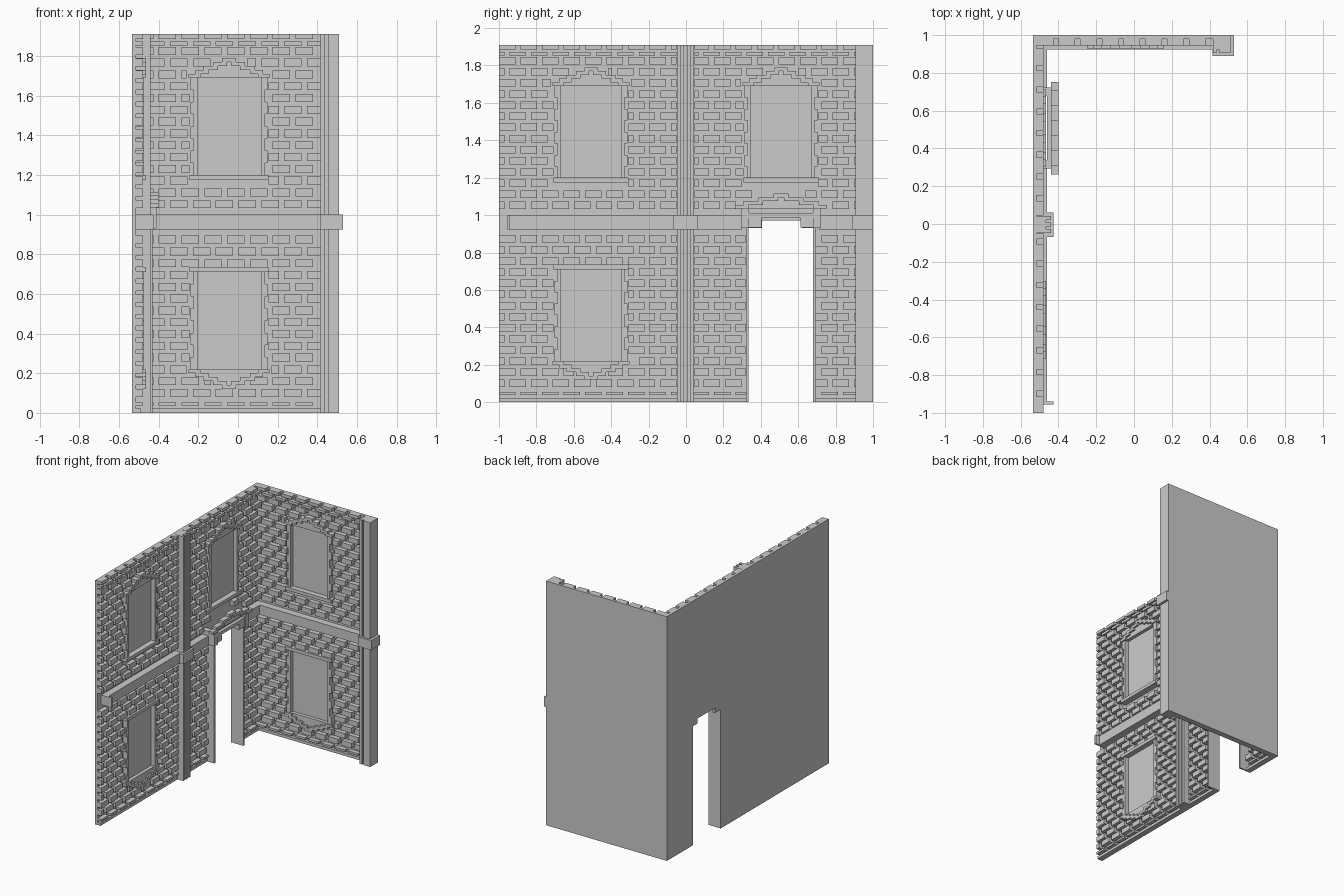
import bpy
import bmesh
from mathutils import Vector

if "Cube" in bpy.data.objects:
    bpy.data.objects.remove(bpy.data.objects["Cube"], do_unlink=True)

H = 1.91          # wall height
MID = H / 2       # the two storeys mirror about this level
T = 0.02          # backing slab thickness
BRICK = 0.055     # brick face depth, measured from the outer wall face
TRIM = 0.075


# Wall coordinates are (u along, d outward from the back, z up)
def long_wall(u, d, z):
    return Vector((d - 0.535, u, z))


def short_wall(u, d, z):
    return Vector((u, 1 - d, z))


def finish(name, bm):
    bmesh.ops.recalc_face_normals(bm, faces=bm.faces)
    mesh = bpy.data.meshes.new(name)
    bm.to_mesh(mesh)
    bm.free()
    obj = bpy.data.objects.new(name, mesh)
    bpy.context.collection.objects.link(obj)
    return obj


def boxes(name, wall, items):
    """Join boxes given as (u0, u1, d0, d1, z0, z1) into one object."""
    bm = bmesh.new()
    for u0, u1, d0, d1, z0, z1 in items:
        a, b = wall(u0, d0, z0), wall(u1, d1, z1)
        made = bmesh.ops.create_cube(bm, size=1)["verts"]
        for v in made:
            v.co = (a + b) / 2 + Vector(c * abs(s) for c, s in zip(v.co, b - a))
    return finish(name, bm)


def slab(name, wall, outline):
    bm = bmesh.new()
    face = bm.faces.new([bm.verts.new(wall(u, 0, z)) for u, z in outline])
    out = bmesh.ops.extrude_face_region(bm, geom=[face])["geom"]
    shift = wall(0, T, 0) - wall(0, 0, 0)
    bmesh.ops.translate(bm, vec=shift, verts=[g for g in out if isinstance(g, bmesh.types.BMVert)])
    return finish(name, bm)


def stepped_arch(c, z, halves, step, d0, d1):
    """Stepped gable: recessed filling with a raised band along its edge."""
    items = []
    for i, h in enumerate(halves):
        z0, z1 = z + i * step, z + (i + 1) * step
        inner = halves[i + 1] - 0.025 if i + 1 < len(halves) else 0
        if inner > 0:
            items.append((c - inner, c + inner, d0, d1 - 0.015, z0, z1))
        for s in (-1, 1):
            items.append((c + s * inner, c + s * h, d0, d1, z0, z1))
    return items


ARCH = (0.205, 0.17, 0.13, 0.08, 0.035)
DOOR_ARCH = (0.245, 0.2, 0.12, 0.04)
SILL, HEAD, PANE = 1.2, 1.69, 0.16
DOOR = 0.508


def window(name, wall, c, lower):
    items = stepped_arch(c, HEAD, ARCH, 0.02, T, TRIM - 0.005)
    items.append((c - 0.2, c + 0.2, T, TRIM - 0.005, SILL - 0.025, SILL))
    # Toothed side frames
    n = 8
    step = (HEAD - SILL) / n
    for i in range(n):
        outer = 0.195 if i % 2 else 0.18
        z = SILL + i * step
        for s in (-1, 1):
            items.append((c + s * PANE, c + s * outer, T, 0.06, z, z + step))
    items.append((c - PANE, c + PANE, T, 0.028, SILL, HEAD))
    if lower:
        items = [(a, b, d, e, H - z1, H - z0) for a, b, d, e, z0, z1 in items]
    boxes(name, wall, items)


def window_gap(c, lower):
    def gap(z):
        z = H - z if lower else z
        if SILL - 0.04 < z < HEAD:
            return (c - 0.2, c + 0.2)
        i = int((z - HEAD) / 0.02)
        if z >= HEAD and i < len(ARCH):
            return (c - ARCH[i] - 0.01, c + ARCH[i] + 0.01)
    return gap


def door_gap(z):
    if z < 0.97:
        return (DOOR - 0.19, DOOR + 0.185)
    if z < 1.12:
        half = 0.24 if z < 1.06 else 0.13
        return (DOOR - half, DOOR + half)


def brickwork(name, wall, start, end, gaps):
    """Staggered courses, trimmed around the openings."""
    rows = [(0.045, 0.016), (1.863, 0.02), (1.898, 0.024)]
    rows += [(0.1 + 0.0595 * k, 0.04) for k in range(30)]
    rows.sort()
    pitch, length = 0.115, 0.088
    items = []
    for r, (z, h) in enumerate(rows):
        if 0.91 < z < 1.01:
            continue
        blocked = [g for g in (gap(z) for gap in gaps) if g]
        u = start - (pitch / 2 if r % 2 else 0)
        while u < end:
            parts = [(max(u, start), min(u + length, end))]
            for lo, hi in blocked:
                parts = [p for a, b in parts
                         for p in ((a, min(b, lo)), (max(a, hi), b))]
            items += [(a, b, T - 0.002, BRICK, z - h / 2, z + h / 2)
                      for a, b in parts if b - a > 0.015]
            u += pitch
    boxes(name, wall, items)


# Backing slabs, the long one with a stepped doorway
L, R = 0.335, 0.68
slab("long_wall", long_wall, [
    (-1, 0), (L, 0), (L, 0.93), (L + 0.07, 0.93), (L + 0.07, 0.97),
    (R - 0.06, 0.97), (R - 0.06, 0.93), (R, 0.93), (R, 0), (1, 0), (1, H), (-1, H)])
slab("short_wall", short_wall, [(-0.535, 0), (0.5, 0), (0.5, H), (-0.535, H)])

# Bricks
brickwork("long_wall_bricks", long_wall, -1, 0.985, [
    window_gap(-0.508, False), window_gap(-0.508, True),
    window_gap(DOOR, False), door_gap, lambda z: (-0.05, 0.045)])
brickwork("short_wall_bricks", short_wall, -0.515, 0.417, [
    window_gap(-0.045, False), window_gap(-0.045, True)])

# Windows
window("long_wall_upper_window", long_wall, -0.508, False)
window("long_wall_lower_window", long_wall, -0.508, True)
window("window_above_door", long_wall, DOOR, False)
window("short_wall_upper_window", short_wall, -0.045, False)
window("short_wall_lower_window", short_wall, -0.045, True)

# Base courses
boxes("long_wall_base", long_wall, [
    (-1, L, T, 0.045, 0, 0.022), (R, 0.98, T, 0.045, 0, 0.022)])
boxes("short_wall_base", short_wall, [(-0.515, 0.42, T, 0.045, 0, 0.022)])

# Belt courses with blocks over the pilasters
B0, B1 = 0.924, 1.0
boxes("long_wall_belt", long_wall, [
    (-0.945, 0.3, T, TRIM, B0, B1), (0.71, 0.98, T, TRIM, B0, B1),
    (-0.955, -0.94, T, 0.11, B0, B1), (-0.068, 0.062, T, 0.11, B0, B1)])
boxes("short_wall_belt", short_wall, [
    (-0.515, 0.42, T, TRIM, B0, B1), (0.415, 0.53, 0, 0.11, B0, B1)])

# Fluted pilasters
shaft = [(-0.047, 0.042, T, 0.07, 0, H)]
for i in range(3):
    u = -0.047 + i * 0.034
    shaft.append((u, u + 0.021, T, 0.095, 0, H))
boxes("middle_pilaster", long_wall, shaft)

shaft = [(0.417, 0.495, 0, 0.08, 0, H)]
for i in range(3):
    u = 0.417 + i * 0.036
    shaft.append((u, u + 0.021, T, 0.095, 0, H))
    d = i * 0.037
    shaft.append((0.47, 0.51, d, d + 0.021, 0, H))
boxes("end_pilaster", short_wall, shaft)

# Door jambs, brackets, lintel and stepped arch
boxes("door_jambs", long_wall, [
    (L - 0.015, L, 0, 0.105, 0, 0.93), (R, R + 0.012, 0, 0.105, 0, 0.93)])
trim = [(DOOR - 0.195, DOOR + 0.195, TRIM, 0.095, 0.97, 1.04),
        (DOOR - 0.17, DOOR + 0.17, 0.095, 0.12, 0.985, 1.01)]
for s in (-1, 1):
    trim.append((DOOR + s * 0.17, DOOR + s * 0.215, T, 0.125, 0.93, 1.035))
    trim.append((DOOR + s * 0.105, DOOR + s * 0.175, TRIM, 0.115, 0.935, 0.985))
boxes("door_lintel", long_wall, trim)
boxes("door_arch", long_wall, stepped_arch(DOOR, 1.035, DOOR_ARCH, 0.02, 0.095, 0.135))
